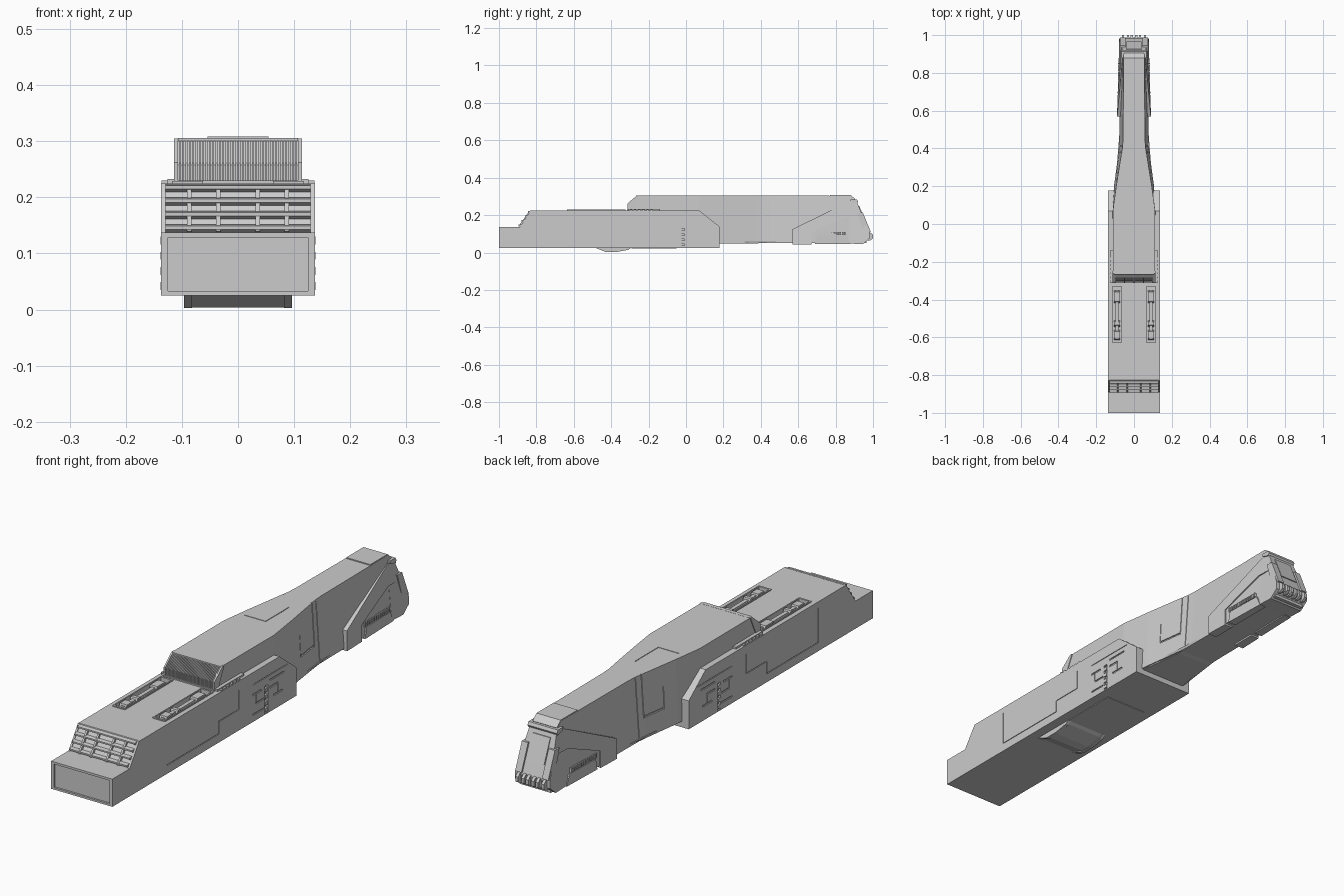
import bpy, bmesh

def val(f, y, z):
    return f(y, z) if callable(f) else f

def slab(bm, pts, x0, x1, mirror=False):
    """Prism of a (y, z) outline between x0 and x1 (numbers or functions of y, z)."""
    for s in ((1, -1) if mirror else (1,)):
        a = [bm.verts.new((s * val(x0, y, z), y, z)) for y, z in pts]
        b = [bm.verts.new((s * val(x1, y, z), y, z)) for y, z in pts]
        fs = [bm.faces.new(a), bm.faces.new(b)]
        n = len(pts)
        for i in range(n):
            j = (i + 1) % n
            fs.append(bm.faces.new((a[i], a[j], b[j], b[i])))
        bmesh.ops.recalc_face_normals(bm, faces=fs)

def box(bm, x0, x1, y0, y1, z0, z1, mirror=False):
    slab(bm, [(y0, z0), (y1, z0), (y1, z1), (y0, z1)], x0, x1, mirror)

def finish(name, bm):
    me = bpy.data.meshes.new(name)
    bm.to_mesh(me)
    bm.free()
    ob = bpy.data.objects.new(name, me)
    bpy.context.collection.objects.link(ob)
    return ob

def carve(ob, cutter):
    m = ob.modifiers.new("carve", 'BOOLEAN')
    m.operation, m.solver, m.object, m.use_self = 'DIFFERENCE', 'EXACT', cutter, True
    bpy.context.view_layer.update()
    me = bpy.data.meshes.new_from_object(ob.evaluated_get(bpy.context.evaluated_depsgraph_get()))
    ob.modifiers.clear()
    ob.data = me
    bpy.data.objects.remove(cutter)

W = 0.137

# Lower hull
bm = bmesh.new()
slab(bm, [(-1, .025), (-1, .137), (-.885, .137), (-.825, .225), (.07, .225), (.178, .14), (.178, .025)], -W, W)
hull = finish("lower_hull", bm)

# Recesses and panel seams in the lower hull
bm = bmesh.new()
box(bm, -.125, .125, -1.1, -.992, .033, .128)
box(bm, .066, .114, -.63, -.33, .207, .3, True)
box(bm, .129, .2, -.025, -.005, .03, .14, True)
def seam_y(y0, y1, z):
    box(bm, W - .003, .2, y0, y1, z - .0015, z + .0015, True)
def seam_z(y, z0, z1):
    box(bm, W - .003, .2, y - .0015, y + .0015, z0, z1, True)
seam_z(-.65, .06, .2)
seam_y(-.65, -.32, .06)
seam_z(-.32, .06, .11)
seam_y(-.32, -.19, .11)
seam_z(-.19, .11, .19)
seam_y(-.1, .12, .175)
for y0, y1, z0, z1 in [(-.1, -.045, .13, .137), (-.08, -.03, .09, .096), (.01, .06, .12, .127),
                       (.03, .09, .08, .087), (-.1, -.03, .05, .056), (.01, .1, .15, .156)]:
    box(bm, W - .004, .2, y0, y1, z0, z1, True)
seam_z(.06, .08, .12)
seam_z(-.08, .096, .13)
carve(hull, finish("hull_cutter", bm))

# Small blocks in the side slot
bm = bmesh.new()
for i in range(4):
    box(bm, .128, W + .001, -.023, -.007, .035 + i * .027, .049 + i * .027, True)
finish("side_slot_blocks", bm)

# Slats and ribs on the front slope
bm = bmesh.new()
for i in range(4):
    y, z = -.884 + i * .0165, .138 + i * .024
    slab(bm, [(y - .011, z + .005), (y - .011, z + .011), (y + .004, z + .014), (y + .012, z + .005), (y, z - .001)], -.129, .129)
for x in (.035, .087):
    slab(bm, [(-.896, .14), (-.884, .137), (-.828, .222), (-.838, .222)], x - .004, x + .004, True)
slab(bm, [(-.889, .137), (-.88, .137), (-.82, .225), (-.829, .225)], .129, W, True)
finish("front_slope_slats", bm)

# Twin top slots: raised rim with an inner double-ended rail
bm = bmesh.new()
for x0, x1 in ((.062, .067), (.113, .118)):
    box(bm, x0, x1, -.635, -.325, .22, .229, True)
for y in (-.632, -.328):
    box(bm, .067, .113, y - .004, y + .004, .22, .229, True)
box(bm, .082, .098, -.61, -.35, .205, .224, True)
for y0, y1 in ((-.615, -.56), (-.545, -.51), (-.42, -.35)):
    slab(bm, [(y0, .205), (y0 + .01, .23), (y1 - .01, .23), (y1, .205)], .074, .106, True)
finish("top_slot_rails", bm)

# Side ledges beside the upper body
bm = bmesh.new()
box(bm, .11, .126, -.31, -.14, .22, .233, True)
for i in range(6):
    box(bm, .126, .136, -.3 + i * .022, -.288 + i * .022, .222, .23, True)
finish("side_ledges", bm)

# Upper body, lofted through stations: y, bottom half-width, top half-width, z bottom, z top
ST = [(-.302, .111, .110, .2, .258), (-.256, .112, .111, .06, .305), (.07, .114, .112, .05, .305),
      (.2, .106, .094, .05, .305), (.37, .083, .067, .05, .305), (.405, .079, .061, .05, .305),
      (.45, .078, .058, .05, .305), (.88, .074, .055, .05, .305), (.9, .073, .055, .05, .285),
      (.965, .07, .06, .05, .13)]
def side(y, z):
    """Half-width of the upper body at y, z."""
    for a, b in zip(ST, ST[1:]):
        if y <= b[0]:
            break
    t = (y - a[0]) / (b[0] - a[0])
    lo, hi = a[1] + t * (b[1] - a[1]), a[2] + t * (b[2] - a[2])
    return lo + (hi - lo) * (z - .05) / .255
bm = bmesh.new()
rings = [[bm.verts.new(p) for p in ((-b, y, z0), (b, y, z0), (t, y, z1), (-t, y, z1))] for y, b, t, z0, z1 in ST]
for a, b in zip(rings, rings[1:]):
    for i in range(4):
        bm.faces.new((a[i], a[(i + 1) % 4], b[(i + 1) % 4], b[i]))
bm.faces.new(rings[0])
bm.faces.new(rings[-1])
bmesh.ops.recalc_face_normals(bm, faces=bm.faces)
upper = finish("upper_body", bm)

# Seams in the upper body
bm = bmesh.new()
def groove(y0, y1, z0, z1, d=.003):
    slab(bm, [(y0, z0), (y1, z0), (y1, z1), (y0, z1)], lambda y, z: side(y, z) - d, .2, True)
groove(.378, .382, .13, .32)
groove(.27, .376, .132, .139, .005)
groove(.27, .273, .139, .22)
groove(.41, .413, .04, .3)
box(bm, -.075, .02, .149, .152, .302, .32)
box(bm, .017, .02, .152, .3, .302, .32)
box(bm, -.1, .1, .768, .771, .303, .32)
carve(upper, finish("upper_cutter", bm))

# Vertical fin grille on the front of the upper body
GR = [(-.313, .222), (-.313, .262), (-.262, .305), (-.25, .305), (-.29, .222)]
bm = bmesh.new()
for i in range(36):
    x = -.1035 + i * .207 / 35
    slab(bm, [(y + .001, z - .001) for y, z in GR], x - .0017, x + .0017)
slab(bm, GR, .107, .114, True)
box(bm, -.107, .107, -.267, -.25, .3, .3055)
box(bm, -.114, .114, -.315, -.29, .222, .23)
finish("front_grille", bm)

# Rear side armour: large outer plate with a stepped inner plate
def armour(y, z):
    return .09 - .012 * max(0, y - .57) / .4 - .02 * max(0, z - .12) / .15
bm = bmesh.new()
slab(bm, [(.57, .043), (.57, .125), (.87, .272), (.905, .272), (.93, .215), (.93, .19), (.86, .19), (.67, .112), (.67, .043)],
     lambda y, z: .05, armour, True)
slab(bm, [(.67, .05), (.67, .112), (.86, .19), (.945, .19), (.975, .11), (.96, .06), (.94, .05)],
     lambda y, z: .05, lambda y, z: armour(y, z) - .005, True)
slab(bm, [(.69, .045), (.7, .09), (.86, .09), (.88, .045)], lambda y, z: .05, armour, True)
for i in range(14):
    box(bm, .075, .085, .69 + i * .012, .697 + i * .012, .093, .11, True)
finish("rear_side_armour", bm)

# Tail head with sloped back, cap plates and lower sockets
def head(y, z):
    return .079 - .022 * max(0, z - .1) / .2
bm = bmesh.new()
HP = [(.87, .048), (.87, .275), (.912, .275), (.982, .105), (.982, .075), (.945, .045)]
slab(bm, HP, lambda y, z: -head(y, z), head)
slab(bm, [(.77, .3), (.77, .308), (.88, .308), (.905, .286), (.89, .27)], -.054, .054)
slab(bm, [(.88, .272), (.88, .284), (.914, .284), (.92, .272), (.915, .262)], -.066, .066)
slab(bm, [(.9, .25), (.926, .25), (.966, .155), (.94, .155)], -.04, .04)
slab(bm, [(.915, .215), (.945, .215), (.988, .11), (.95, .1)], .046, .074, True)
finish("tail_head", bm)

bm = bmesh.new()
box(bm, -.045, .045, .95, .988, .072, .1)
for x in (.012, .032, .058):
    slab(bm, [(.96, .065), (.96, .112), (.99, .105), (1, .095), (1, .075), (.985, .065)], x - .006, x + .006, True)
finish("tail_sockets", bm)

# Underside scoop: shallow ramp between two side cheeks
bm = bmesh.new()
slab(bm, [(-.49, .027), (-.43, .003), (-.37, .003), (-.31, .014), (-.29, .027)], .082, .096, True)
slab(bm, [(-.48, .027), (-.42, .004), (-.38, .004), (-.31, .018), (-.29, .027)], -.083, .083)
box(bm, -.095, .095, -.292, -.05, .0225, .0265)
finish("underside_scoop", bm)

# Lower keel step under the narrow rear section
bm = bmesh.new()
slab(bm, [(.17, .06), (.17, .047), (.37, .047), (.41, .053), (.57, .053), (.57, .06)],
     lambda y, z: -side(y, .06) + .006, lambda y, z: side(y, .06) - .006)
finish("keel", bm)
